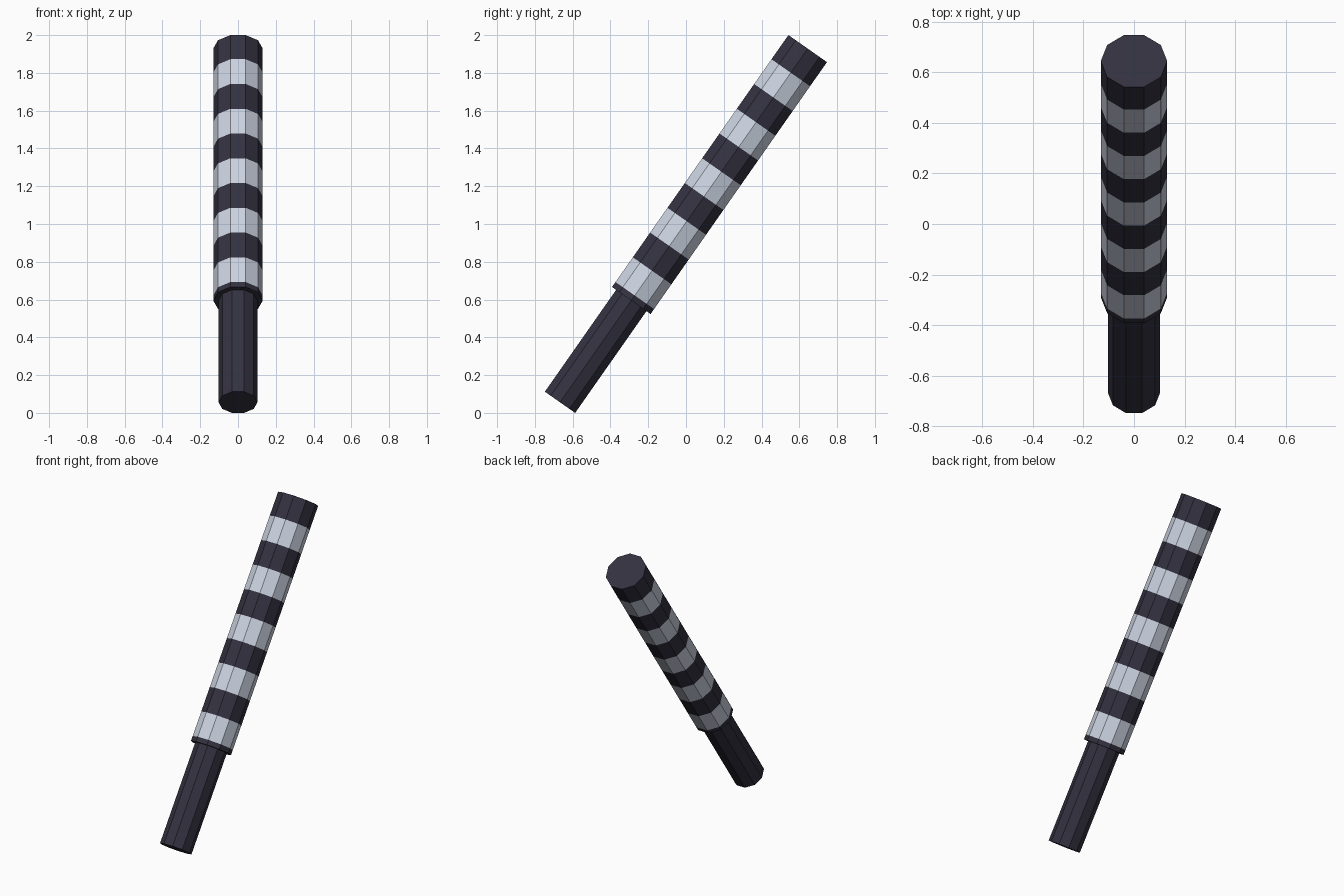
import bpy, bmesh, math
from mathutils import Matrix, Vector

if "Cube" in bpy.data.objects:
    bpy.data.objects.remove(bpy.data.objects["Cube"])

def material(name, col):
    m = bpy.data.materials.new(name)
    m.diffuse_color = (*col, 1)
    m.use_nodes = True
    m.node_tree.nodes["Principled BSDF"].inputs["Base Color"].default_value = m.diffuse_color
    return m

dark = material("dark slate", (0.033, 0.031, 0.050))
light = material("pale grey", (0.60, 0.65, 0.75))

SIDES = 10
# tilted frame: origin at the butt of the handle, leaning back by 35 degrees
FRAME = Matrix.Translation((0, -0.667, 0.056)) @ Matrix.Rotation(math.radians(-35), 4, 'X')

def rod(name, radius, levels, light_bands=()):
    """Ten-sided rod with rings at the given levels; listed bands are pale."""
    bm = bmesh.new()
    rings = [[bm.verts.new(FRAME @ Vector((radius * math.cos(i * math.tau / SIDES),
                                           radius * math.sin(i * math.tau / SIDES), h)))
              for i in range(SIDES)] for h in levels]
    for b, (lo, hi) in enumerate(zip(rings, rings[1:])):
        for i in range(SIDES):
            j = (i + 1) % SIDES
            f = bm.faces.new((lo[i], lo[j], hi[j], hi[i]))
            f.material_index = int(b in light_bands)
    bm.faces.new(rings[0][::-1])
    bm.faces.new(rings[-1])
    me = bpy.data.meshes.new(name)
    bm.to_mesh(me)
    bm.free()
    me.materials.append(dark)
    me.materials.append(light)
    ob = bpy.data.objects.new(name, me)
    bpy.context.collection.objects.link(ob)

# handle, plain dark
rod("handle", 0.103, [0, 0.66])

# striped shaft: thin dark collar, then alternating bands up to a dark tip
START, STEP, TOP = 0.69, 0.16, 2.286
rod("striped_shaft", 0.131, [0.658] + [START + STEP * k for k in range(10)] + [TOP],
    light_bands=range(1, 11, 2))
